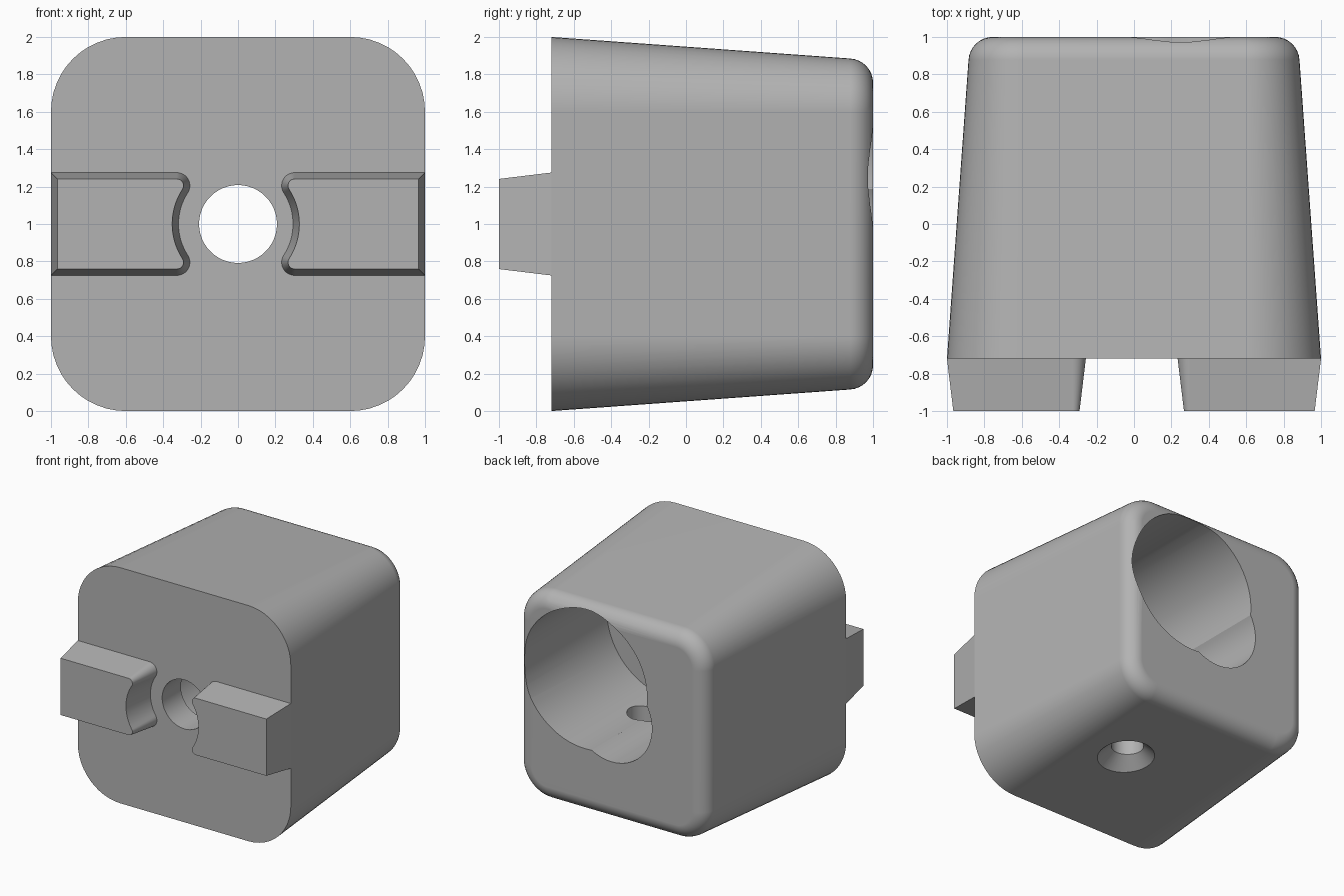
import bpy, bmesh
from math import sin, cos, pi, radians, asin, sqrt
from mathutils import Matrix

cube = bpy.data.objects.get("Cube")
if cube:
    bpy.data.objects.remove(cube, do_unlink=True)

grey = bpy.data.materials.new("plain_grey")
grey.use_nodes = True
GREY = (0.45, 0.45, 0.45, 1)
grey.diffuse_color = GREY
grey.node_tree.nodes["Principled BSDF"].inputs["Base Color"].default_value = GREY

FRONT, MID = -0.72, 1.0


def loft(name, sections):
    """Closed solid through rings of (x, z) points, each at its own y."""
    bm = bmesh.new()
    rings = [[bm.verts.new((x, y, z)) for x, z in pts] for y, pts in sections]
    n = len(rings[0])
    for a, b in zip(rings, rings[1:]):
        for i in range(n):
            bm.faces.new((a[i], a[(i + 1) % n], b[(i + 1) % n], b[i]))
    bm.faces.new(rings[0])
    bm.faces.new(rings[-1])
    bmesh.ops.recalc_face_normals(bm, faces=bm.faces)
    mesh = bpy.data.meshes.new(name)
    bm.to_mesh(mesh)
    bm.free()
    obj = bpy.data.objects.new(name, mesh)
    bpy.context.collection.objects.link(obj)
    mesh.materials.append(grey)
    return obj


def arc(cx, cz, r, start, end, steps):
    angles = [radians(start + (end - start) * i / steps) for i in range(steps + 1)]
    return [(cx + r * cos(a), cz + r * sin(a)) for a in angles]


def rounded_square(half, core=0.6):
    """Corner centres stay put, so the corner radius shrinks with the draft."""
    pts = []
    for k, (sx, sz) in enumerate(((1, 1), (-1, 1), (-1, -1), (1, -1))):
        pts += arc(sx * core, MID + sz * core, half - core, 90 * k, 90 * k + 90, 12)
    return pts


def bore(name, x, z, r, y0, y1):
    ring = arc(x, z, r, 0, 360, 72)[:-1]
    return loft(name, [(y0, ring), (y1, ring)])


def finish(obj):
    bpy.ops.object.select_all(action="DESELECT")
    obj.select_set(True)
    bpy.context.view_layer.objects.active = obj
    bpy.ops.object.shade_smooth_by_angle(angle=radians(25))
    weighted = obj.modifiers.new("even_normals", "WEIGHTED_NORMAL")
    weighted.keep_sharp = True


# Tapered body with a rounded rear edge
EDGE = 0.13
sections = [(FRONT, rounded_square(1.0))]
for i in range(9):
    a = radians(4 + 86 * i / 8)
    sections.append((1 - EDGE + EDGE * sin(a), rounded_square(0.755 + EDGE * cos(a))))
body = loft("body", sections)

# Rear pocket, its deeper side lobe, and the front opening
cutters = [
    bore("pocket_cutter", 0.25, MID + 0.25, 0.585, -0.13, 1.2),
    bore("lobe_cutter", 0, MID, 0.38, -0.47, 1.25),
    bore("front_hole_cutter", 0, MID, 0.208, -0.9, 0.2),
]

# Countersunk screw hole, modelled along y and turned upright
screw = loft("screw_hole_cutter", [
    (y, arc(0, 0, r, 0, 360, 48)[:-1])
    for y, r in ((-0.1, 0.36), (0.05, 0.24), (0.15, 0.125), (0.9, 0.125))])
screw.data.transform(Matrix.Translation((0.25, 0.22, 0)) @ Matrix.Rotation(pi / 2, 4, "X"))
cutters.append(screw)

bpy.context.view_layer.objects.active = body
for cutter in cutters:
    cutter.hide_render = True
    mod = body.modifiers.new(cutter.name, "BOOLEAN")
    mod.operation, mod.solver, mod.object = "DIFFERENCE", "EXACT", cutter
    bpy.ops.object.modifier_apply(modifier=mod.name)
for cutter in cutters:
    bpy.data.objects.remove(cutter, do_unlink=True)
finish(body)


def key_outline(side, inset):
    """Block with a hollow inner end and rounded horns, shrunk by inset."""
    hollow, horn, half = 0.306 + inset, 0.07 - inset, 0.275 - inset
    hz = half - horn
    hx = sqrt((hollow + horn) ** 2 - hz ** 2)
    t = asin(hz / (hollow + horn)) * 180 / pi
    pts = arc(0, 0, hollow, -t, t, 16)
    pts += arc(hx, hz, horn, 180 + t, 90, 10)[1:]
    outer = 1 - inset - side * -0.012
    pts += [(outer, half), (outer, -half)]
    pts += arc(hx, -hz, horn, -90, -180 - t, 10)[:-1]
    return [(side * x - 0.012, MID + z) for x, z in pts]


# Pair of drafted locating keys on the front
for side, name in ((1, "left_key"), (-1, "right_key")):
    finish(loft(name, [(FRONT, key_outline(side, 0)), (-1.0, key_outline(side, 0.034))]))
